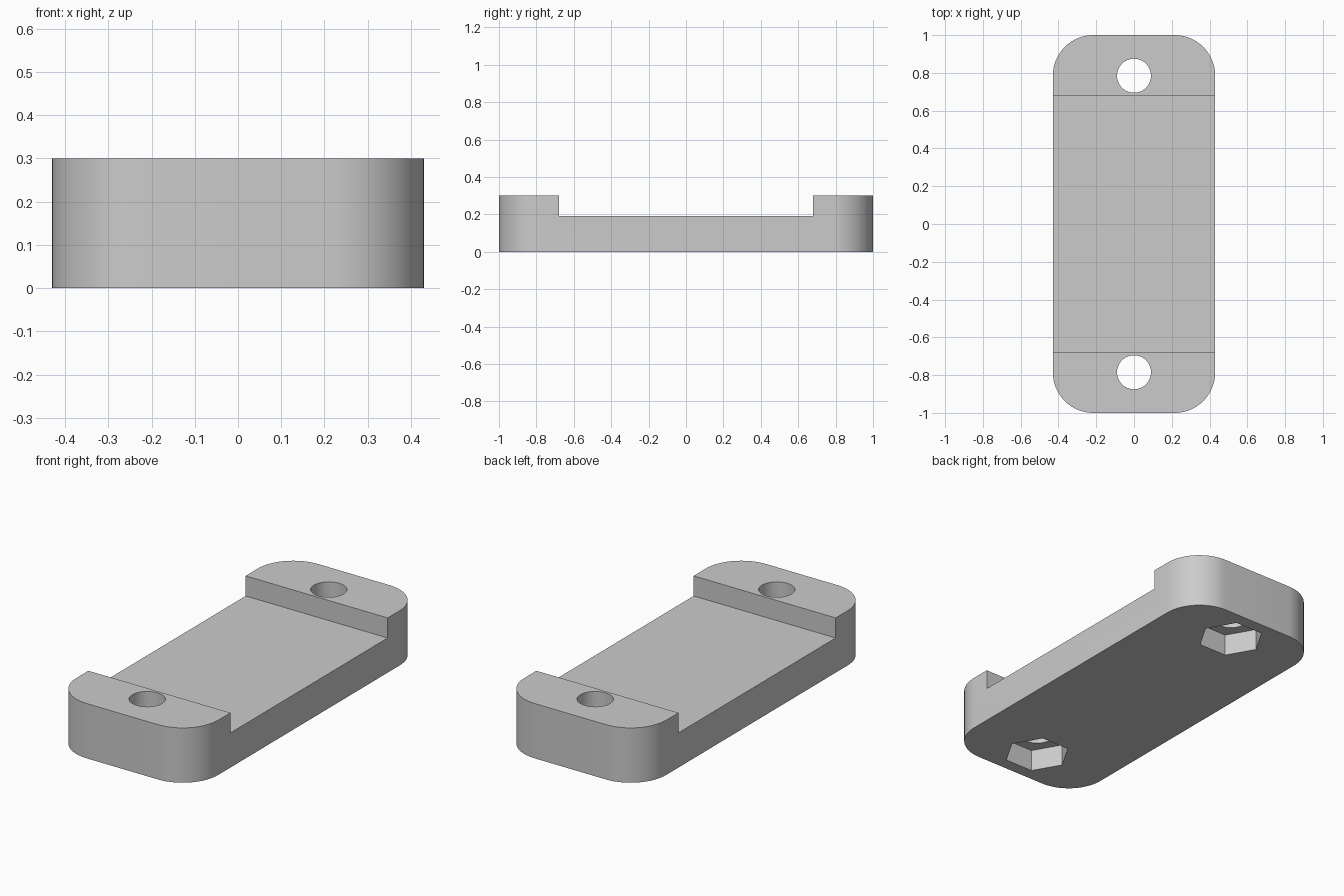
import bpy, bmesh
from math import radians, pi, cos, sin
from mathutils import Matrix

cube = bpy.data.objects.get("Cube")
if cube:
    bpy.data.objects.remove(cube, do_unlink=True)

HALF_W, HALF_L, HEIGHT = 0.43, 1.0, 0.30
CORNER, STEPS = 0.215, 16
FLOOR_Z, STEP_Y, HOLE_Y = 0.19, 0.68, 0.785
HOLE_R, NUT_R, NUT_DEPTH = 0.09, 0.17, 0.12

gray = bpy.data.materials.new("light_gray")
gray.use_nodes = True
color = (0.6, 0.6, 0.6, 1)
gray.diffuse_color = color
gray.node_tree.nodes["Principled BSDF"].inputs["Base Color"].default_value = color


def finish(name, bm):
    """Turn a bmesh into a linked object."""
    bmesh.ops.recalc_face_normals(bm, faces=bm.faces)
    mesh = bpy.data.meshes.new(name)
    bm.to_mesh(mesh)
    bm.free()
    mesh.materials.append(gray)
    obj = bpy.data.objects.new(name, mesh)
    bpy.context.collection.objects.link(obj)
    return obj


def prism(name, sides, radius, y, z0, z1):
    """Upright prism with its first corner on the x axis."""
    bm = bmesh.new()
    ring = [bm.verts.new((radius * cos(2 * pi * i / sides),
                          y + radius * sin(2 * pi * i / sides), z0))
            for i in range(sides)]
    extrude(bm, ring, z1 - z0)
    return finish(name, bm)


def extrude(bm, ring, height):
    face = bm.faces.new(ring)
    out = bmesh.ops.extrude_face_region(bm, geom=[face])["geom"]
    tops = [v for v in out if isinstance(v, bmesh.types.BMVert)]
    bmesh.ops.translate(bm, verts=tops, vec=(0, 0, height))


# Rounded block
bm = bmesh.new()
outline = []
corners = [(1, 1), (-1, 1), (-1, -1), (1, -1)]
for k, (sx, sy) in enumerate(corners):
    for i in range(STEPS + 1):
        a = (k + i / STEPS) * pi / 2
        outline.append(bm.verts.new((sx * (HALF_W - CORNER) + CORNER * cos(a),
                                     sy * (HALF_L - CORNER) + CORNER * sin(a), 0)))
extrude(bm, outline, HEIGHT)
body = finish("mounting_plate", bm)

# Wide channel between the two raised ends
bm = bmesh.new()
bmesh.ops.create_cube(bm, size=1, matrix=Matrix.Translation((0, 0, FLOOR_Z + 0.5))
                      @ Matrix.Diagonal((2, 2 * STEP_Y, 1, 1)))
cutters = [finish("channel_cutter", bm)]

# Bolt holes, with hexagonal nut pockets underneath
for end, side in (("front", -1), ("back", 1)):
    y = side * HOLE_Y
    cutters.append(prism(end + "_hole_cutter", 48, HOLE_R, y, -0.2, 0.5))
    cutters.append(prism(end + "_nut_cutter", 6, NUT_R, y, -0.1, NUT_DEPTH))

# Apply the cuts and discard the cutters
bpy.ops.object.select_all(action="DESELECT")
bpy.context.view_layer.objects.active = body
body.select_set(True)
for cutter in cutters:
    cutter.hide_render = True
    mod = body.modifiers.new(cutter.name, "BOOLEAN")
    mod.operation = "DIFFERENCE"
    mod.solver = "EXACT"
    mod.object = cutter
    bpy.ops.object.modifier_apply(modifier=mod.name)
    bpy.data.objects.remove(cutter, do_unlink=True)

bpy.ops.object.shade_smooth_by_angle(angle=radians(30))
